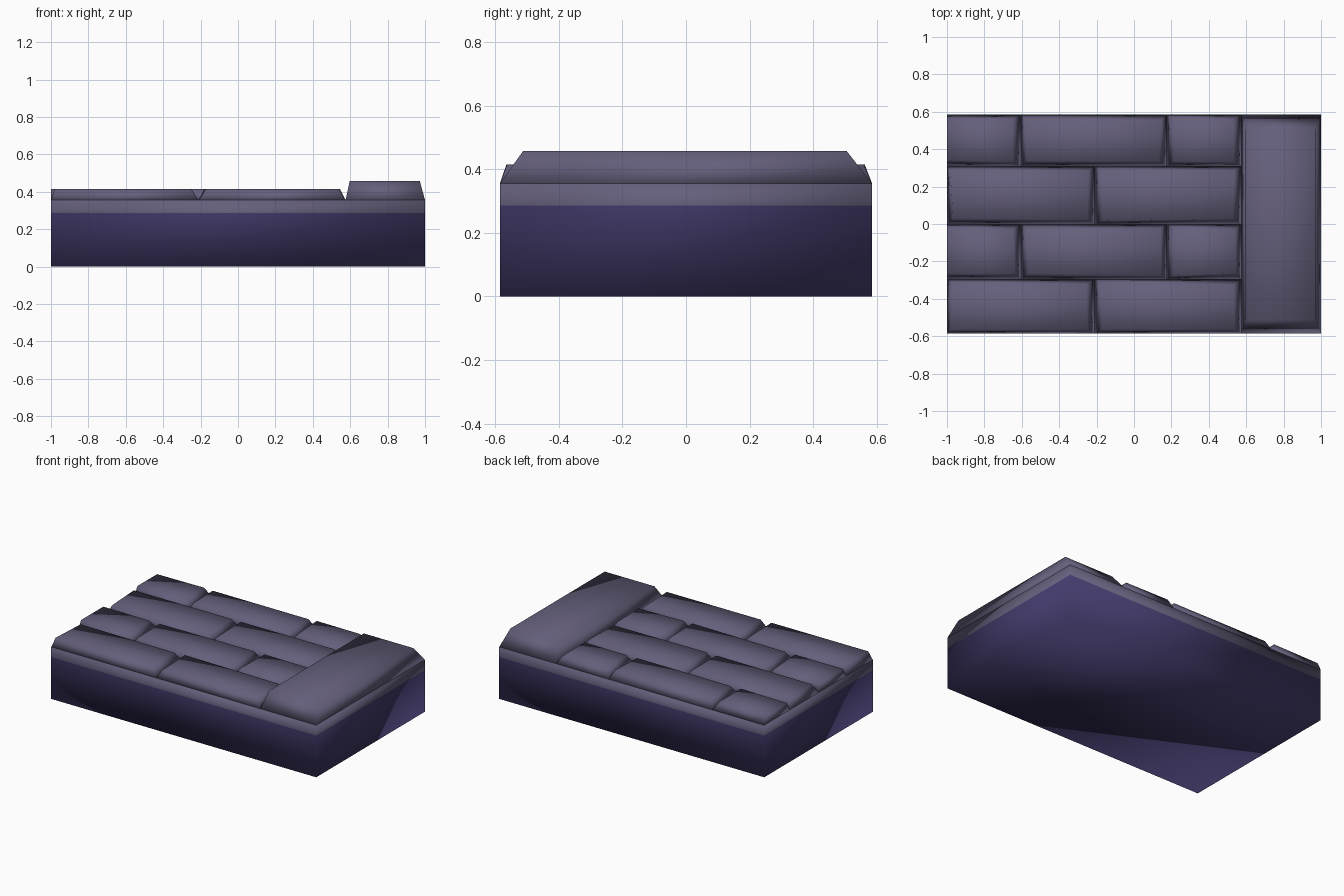
import bpy, bmesh, random

if "Cube" in bpy.data.objects:
    bpy.data.objects.remove(bpy.data.objects["Cube"])

random.seed(4)
HY, BAND, GROOVE, TOP, CAP = 0.585, 0.285, 0.355, 0.415, 0.457


def material(name, rgb):
    m = bpy.data.materials.new(name)
    m.diffuse_color = (*rgb, 1)
    m.use_nodes = True
    m.node_tree.nodes["Principled BSDF"].inputs["Base Color"].default_value = m.diffuse_color
    return m


stone = material("grey purple stone", (0.13, 0.115, 0.2))
earth = material("dark purple earth", (0.055, 0.042, 0.145))


def finish(bm, name, mats):
    bmesh.ops.recalc_face_normals(bm, faces=bm.faces)
    me = bpy.data.meshes.new(name)
    for f in bm.faces:
        f.smooth = True
    bm.to_mesh(me)
    bm.free()
    for m in mats:
        me.materials.append(m)
    ob = bpy.data.objects.new(name, me)
    bpy.context.collection.objects.link(ob)
    return ob


def rect(bm, x0, x1, y0, y1, z):
    return [bm.verts.new((x, y, z)) for x, y in
            ((x0, y0), (x1, y0), (x1, y1), (x0, y1))]


def bridge(bm, a, b, mat=0):
    for i in range(4):
        j = (i + 1) % 4
        bm.faces.new((a[i], a[j], b[j], b[i])).material_index = mat


# Body block: earth below, stone band above
bm = bmesh.new()
rings = [rect(bm, -1, 1, -HY, HY, z) for z in (0, BAND, GROOVE)]
bm.faces.new(rings[0][::-1]).material_index = 1
bridge(bm, rings[0], rings[1], 1)
bridge(bm, rings[1], rings[2], 0)
bm.faces.new(rings[2])
finish(bm, "body_block", [stone, earth])


# Chamfered paving stone with a slightly uneven top outline
def paver(name, x0, x1, y0, y1, top, left, right, front, back, wobble=0.0):
    bm = bmesh.new()
    low = rect(bm, x0, x1, y0, y1, GROOVE)
    high = rect(bm, x0 + left, x1 - right, y0 + front, y1 - back, top)
    for v in high:
        if abs(v.co.x) < 0.99:
            v.co.x += random.uniform(-wobble, wobble)
        v.co.y += random.uniform(-wobble, wobble) * 0.7
    bridge(bm, low, high)
    bm.faces.new(high)
    bm.faces.new(low[::-1])
    return finish(bm, name, [stone])


# Four staggered rows of pavers
rows = [-HY, -0.295, 0.0, 0.31, HY]
long_joints = [-1, -0.21, 0.575]
half_joints = [-1, -0.605, 0.175, 0.575]
for r in range(4):
    joints = half_joints if r % 2 else long_joints
    for c in range(len(joints) - 1):
        left = 0.035 if c else (0.0 if r % 2 else 0.025)
        paver(f"paver_{r}_{c}", joints[c], joints[c + 1], rows[r], rows[r + 1],
              TOP, left, 0.038, 0.026, 0.026, 0.01)

# Raised kerb along the right side
paver("kerb_stone", 0.575, 1, -HY, HY, CAP, 0.022, 0.028, 0.073, 0.08)
